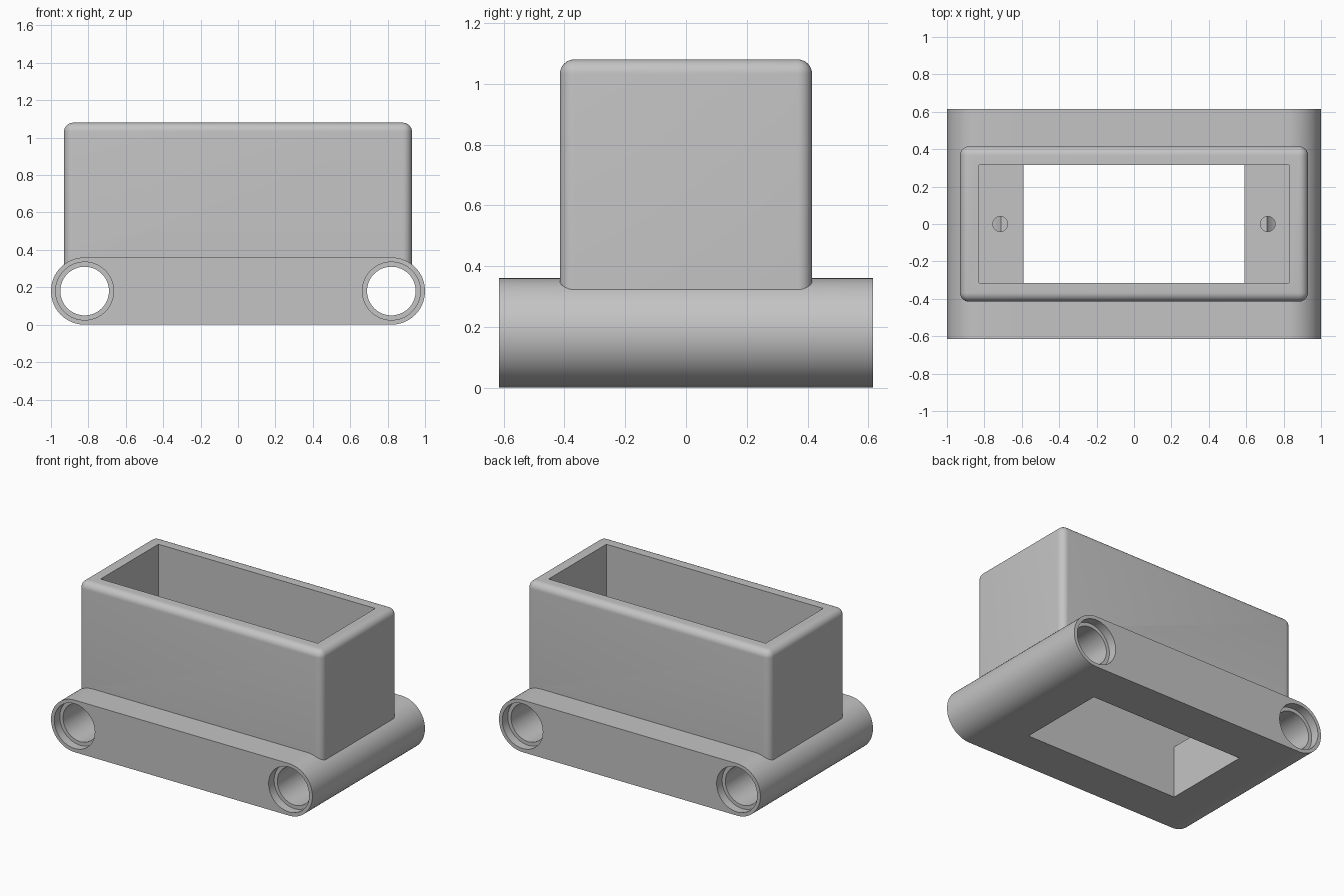
import bpy
import bmesh
from math import radians, pi, sin, cos
from mathutils import Matrix

cube = bpy.data.objects.get("Cube")
if cube:
    bpy.data.objects.remove(cube, do_unlink=True)

grey = bpy.data.materials.new("light_grey")
grey.use_nodes = True
colour = (0.55, 0.55, 0.55, 1)
grey.diffuse_color = colour
grey.node_tree.nodes["Principled BSDF"].inputs["Base Color"].default_value = colour

HALF_DEPTH = 0.615
TUBE_X, TUBE_R = 0.82, 0.18
BORE_R, RIM_R, RIM_DEPTH = 0.13, 0.155, 0.06


def finish(bm, name):
    bmesh.ops.recalc_face_normals(bm, faces=bm.faces)
    mesh = bpy.data.meshes.new(name)
    bm.to_mesh(mesh)
    bm.free()
    obj = bpy.data.objects.new(name, mesh)
    bpy.context.collection.objects.link(obj)
    mesh.materials.append(grey)
    return obj


def prism(name, outline, half):
    """Extrude an xz outline along y."""
    bm = bmesh.new()
    face = bm.faces.new([bm.verts.new((x, -half, z)) for x, z in outline])
    out = bmesh.ops.extrude_face_region(bm, geom=[face])["geom"]
    verts = [v for v in out if isinstance(v, bmesh.types.BMVert)]
    bmesh.ops.translate(bm, verts=verts, vec=(0, 2 * half, 0))
    return finish(bm, name)


def cylinder(name, radius, length, centre, along_y):
    bm = bmesh.new()
    turn = Matrix.Rotation(pi / 2, 4, "X") if along_y else Matrix()
    bmesh.ops.create_cone(bm, cap_ends=True, segments=64, radius1=radius,
                          radius2=radius, depth=length,
                          matrix=Matrix.Translation(centre) @ turn)
    return finish(bm, name)


def combine(target, other, operation):
    mod = target.modifiers.new(other.name, "BOOLEAN")
    mod.operation = operation
    mod.solver = "EXACT"
    mod.object = other
    bpy.context.view_layer.objects.active = target
    bpy.ops.object.modifier_apply(modifier=mod.name)
    bpy.data.objects.remove(other, do_unlink=True)


# Base plate with round tube ends
outline = []
for side in (1, -1):
    for i in range(33):
        a = -pi / 2 + pi * i / 32
        outline.append((side * (TUBE_X + TUBE_R * cos(a)), TUBE_R + side * TUBE_R * sin(a)))
body = prism("holder_body", outline, HALF_DEPTH)

# Upright box with rounded outer edges
bm = bmesh.new()
bmesh.ops.create_cube(bm, size=1, matrix=Matrix.Translation((0, 0, 0.63))
                      @ Matrix.Diagonal((1.86, 0.83, 0.9, 1)))
bmesh.ops.bevel(bm, geom=bm.edges[:], offset=0.048, segments=8, profile=0.5,
                affect="EDGES")
combine(body, finish(bm, "box"), "UNION")

# Stepped cavity: wide pocket above, narrower opening through the base
half_step = [(0.59, -0.1), (0.59, 0.36), (0.83, 0.36), (0.83, 1.3)]
step = half_step + [(-x, z) for x, z in reversed(half_step)]
combine(body, prism("cavity", step, 0.315), "DIFFERENCE")

# Tube bores, recessed rims and blind screw holes
for s in (-1, 1):
    x = s * TUBE_X
    combine(body, cylinder("bore", BORE_R, 1.6, (x, 0, TUBE_R), True), "DIFFERENCE")
    for end in (-1, 1):
        centre = (x, end * HALF_DEPTH, TUBE_R)
        combine(body, cylinder("rim", RIM_R, 2 * RIM_DEPTH, centre, True), "DIFFERENCE")
    combine(body, cylinder("screw_hole", 0.04, 0.4, (s * 0.715, 0, 0.31), False), "DIFFERENCE")

bpy.ops.object.select_all(action="DESELECT")
body.select_set(True)
bpy.context.view_layer.objects.active = body
bpy.ops.object.shade_smooth_by_angle(angle=radians(25))
